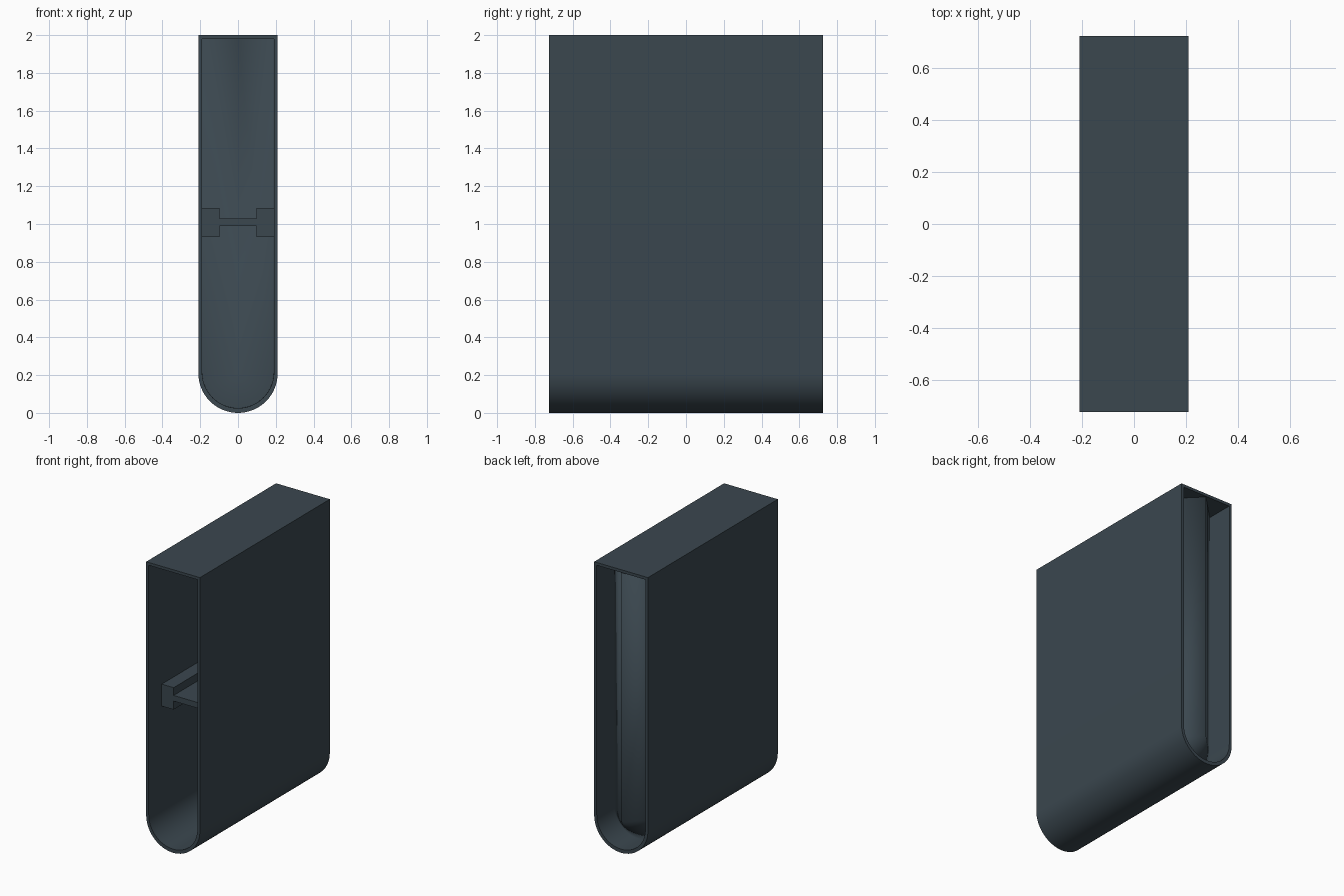
import bpy, bmesh, math

if "Cube" in bpy.data.objects:
    bpy.data.objects.remove(bpy.data.objects["Cube"])

SEG = 32
FRONT, BACK = -0.725, 0.725

mat = bpy.data.materials.new("dark_slate")
mat.diffuse_color = (0.043, 0.063, 0.078, 1)
mat.use_nodes = True
mat.node_tree.nodes["Principled BSDF"].inputs["Base Color"].default_value = mat.diffuse_color


def u_profile(r, top, cz):
    """Flat-topped outline with a round bottom, from top left round to top right."""
    arc = [(-r * math.cos(math.pi * i / SEG), cz - r * math.sin(math.pi * i / SEG))
           for i in range(SEG + 1)]
    return [(-r, top)] + arc + [(r, top)]


def finish(name, bm):
    bmesh.ops.recalc_face_normals(bm, faces=bm.faces)
    mesh = bpy.data.meshes.new(name)
    bm.to_mesh(mesh)
    bm.free()
    ob = bpy.data.objects.new(name, mesh)
    bpy.context.collection.objects.link(ob)
    mesh.materials.append(mat)
    bpy.ops.object.select_all(action='DESELECT')
    ob.select_set(True)
    bpy.context.view_layer.objects.active = ob
    bpy.ops.object.shade_smooth_by_angle(angle=math.radians(30))
    return ob


# Outer sleeve: hollow U-shaped tube, open at both ends
outer, inner = u_profile(0.21, 2.0, 0.21), u_profile(0.19, 1.98, 0.215)
bm = bmesh.new()
loops = [[bm.verts.new((x, y, z)) for x, z in prof]
         for prof, y in ((outer, FRONT), (outer, BACK), (inner, BACK), (inner, FRONT))]
n = len(outer)
for k in range(4):
    a, b = loops[k], loops[(k + 1) % 4]
    for i in range(n):
        j = (i + 1) % n
        bm.faces.new((a[i], a[j], b[j], b[i]))
finish("sleeve", bm)

# Inner end wall: two slanted panels meeting in a ridge, with a half cone below
bm = bmesh.new()
rim = [bm.verts.new((x, 0.525, z)) for x, z in inner]
ridge_top = bm.verts.new((0, 0.715, 1.98))
tip = bm.verts.new((0, 0.715, 0.215))
bm.faces.new((rim[0], rim[1], tip, ridge_top))
bm.faces.new((rim[-2], rim[-1], ridge_top, tip))
for i in range(1, n - 2):
    bm.faces.new((rim[i], rim[i + 1], tip))
wall = finish("end_wall", bm)
solid = wall.modifiers.new("thickness", 'SOLIDIFY')
solid.thickness = 0.006
solid.offset = 0

# Cross beam: H-shaped section running along the inside
half = [(0.19, 0.93), (0.19, 1.085), (0.097, 1.085), (0.097, 1.03)]
low = [(0.097, 0.99), (0.097, 0.93)]
right = low + half
section = right + [(-x, z) for x, z in reversed(right)]
bm = bmesh.new()
face = bm.faces.new([bm.verts.new((x, -0.58, z)) for x, z in section])
ext = bmesh.ops.extrude_face_region(bm, geom=[face], use_keep_orig=True)
bmesh.ops.translate(bm, vec=(0, 1.10, 0),
                    verts=[v for v in ext["geom"] if isinstance(v, bmesh.types.BMVert)])
finish("cross_beam", bm)
